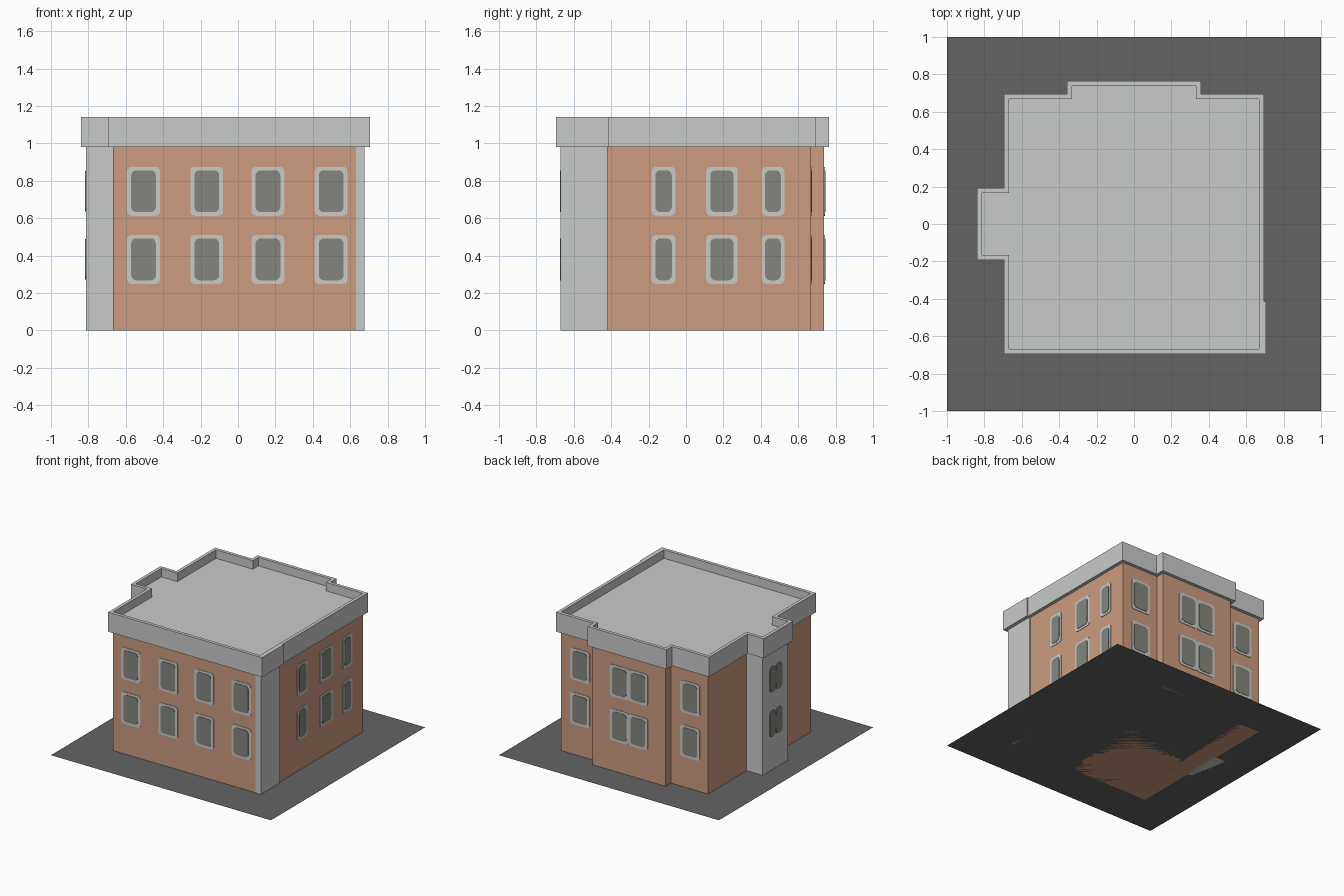
import bpy, bmesh, math
from mathutils import Vector

if "Cube" in bpy.data.objects:
    bpy.data.objects.remove(bpy.data.objects["Cube"])


def material(name, rgb):
    m = bpy.data.materials.new(name)
    m.diffuse_color = (*rgb, 1)
    m.use_nodes = True
    m.node_tree.nodes["Principled BSDF"].inputs["Base Color"].default_value = m.diffuse_color
    return m


BRICK = material("terracotta_brick", (0.61, 0.335, 0.22))
STONE = material("pale_stone", (0.584, 0.597, 0.584))
GLASS = material("window_glass", (0.235, 0.238, 0.212))
PAVING = material("dark_paving", (0.127, 0.127, 0.127))


def skin(name, loops, mat):
    """Join equal-sized closed loops with quads and cap both ends."""
    bm = bmesh.new()
    rings = [[bm.verts.new(p) for p in loop] for loop in loops]
    n = len(rings[0])
    for a, b in zip(rings, rings[1:]):
        for i in range(n):
            j = (i + 1) % n
            bm.faces.new((a[i], a[j], b[j], b[i]))
    bm.faces.new(rings[0][::-1])
    bm.faces.new(rings[-1])
    bmesh.ops.recalc_face_normals(bm, faces=bm.faces)
    me = bpy.data.meshes.new(name)
    bm.to_mesh(me)
    bm.free()
    me.materials.append(mat)
    ob = bpy.data.objects.new(name, me)
    bpy.context.collection.objects.link(ob)
    return ob


def box(name, x0, x1, y0, y1, z0, z1, mat):
    ring = [(x0, y0), (x1, y0), (x1, y1), (x0, y1)]
    return skin(name, [[(x, y, z) for x, y in ring] for z in (z0, z1)], mat)


W, BAY_Y, BAY_X, TOWER_X, TOWER_Y = 0.667, 0.738, 0.332, 0.813, 0.165
WALL_TOP, TOP, ROOF = 0.98, 1.14, 1.07


def footprint(d, tower=True):
    """Building outline grown outward by d, counter-clockwise."""
    w, by, bx, tx, ty = W + d, BAY_Y + d, BAY_X + d, TOWER_X + d, TOWER_Y + d
    pts = [(-w, -w), (w, -w), (w, w), (bx, w), (bx, by), (-bx, by), (-bx, w), (-w, w)]
    if tower:
        pts += [(-w, ty), (-tx, ty), (-tx, -ty), (-w, -ty)]
    return pts


def level(pts, z):
    return [(x, y, z) for x, y in pts]


# Paved plot: a single flat sheet
bm = bmesh.new()
bm.faces.new([bm.verts.new((x, y, 0)) for x, y in ((-1, -1), (1, -1), (1, 1), (-1, 1))])
me = bpy.data.meshes.new("paved_plot")
bm.to_mesh(me)
bm.free()
me.materials.append(PAVING)
bpy.context.collection.objects.link(bpy.data.objects.new("paved_plot", me))

# Brick walls with the back bay, stone side tower and corner pillar
walls = footprint(0, tower=False)
skin("brick_walls", [level(walls, 0), level(walls, WALL_TOP + 0.01)], BRICK)
box("stair_tower", -TOWER_X, -W + 0.01, -TOWER_Y, TOWER_Y, 0, WALL_TOP + 0.01, STONE)
box("corner_pillar", 0.63, 0.676, -0.67, -0.42, 0, WALL_TOP + 0.01, STONE)

# Parapet with sunken flat roof, thickened above the pillar
outer, inner = footprint(0.027), footprint(0)
skin("parapet_roof", [level(outer, WALL_TOP), level(outer, TOP), level(inner, TOP),
                      level(inner, ROOF)], STONE)
box("pillar_parapet", 0.68, 0.705, -0.694, -0.415, WALL_TOP, TOP, STONE)


def rounded(w, h, r, seg=5):
    pts = []
    for k, (sx, sz) in enumerate(((1, 1), (-1, 1), (-1, -1), (1, -1))):
        for i in range(seg + 1):
            a = math.pi / 2 * (k + i / seg)
            pts.append((sx * (w / 2 - r) + r * math.cos(a),
                        sz * (h / 2 - r) + r * math.sin(a)))
    return pts


def plate(name, centre, normal, w, h, r, depth, mat):
    n = Vector(normal)
    u = Vector((-n.y, n.x, 0))
    c = Vector(centre)
    loops = [[c + u * a + Vector((0, 0, b)) + n * d for a, b in rounded(w, h, r)]
             for d in (-0.001, depth)]
    skin(name, loops, mat)


def window(side, centre, normal, w, h=0.262):
    trim = min(0.022, w * 0.155)
    plate(side + "_window_frame", centre, normal, w, h, 0.025, 0.004, STONE)
    plate(side + "_window_glass", centre, normal, w - 2 * trim, h - 0.038, 0.028, 0.007, GLASS)


# Two storeys of windows
for z in (0.38, 0.744):
    for x in (-0.505, -0.167, 0.16, 0.498):
        window("front", (x, -W, z), (0, -1, 0), 0.176)
    for y, w in ((-0.12, 0.128), (0.192, 0.168), (0.465, 0.122)):
        window("right", (W, y, z), (1, 0, 0), w)
    for x in (-0.505, 0.495):
        window("back", (x, W, z), (0, 1, 0), 0.178)
    for x in (-0.083, 0.087):
        window("bay", (x, BAY_Y, z), (0, 1, 0), 0.176)
    for y in (-0.045, 0.038):
        plate("tower_window_glass", (-TOWER_X, y, z), (-1, 0, 0), 0.076, 0.215, 0.03, 0.005, GLASS)
    plate("tower_window_link", (-TOWER_X, -0.003, z), (-1, 0, 0), 0.03, 0.1, 0.01, 0.004, GLASS)
